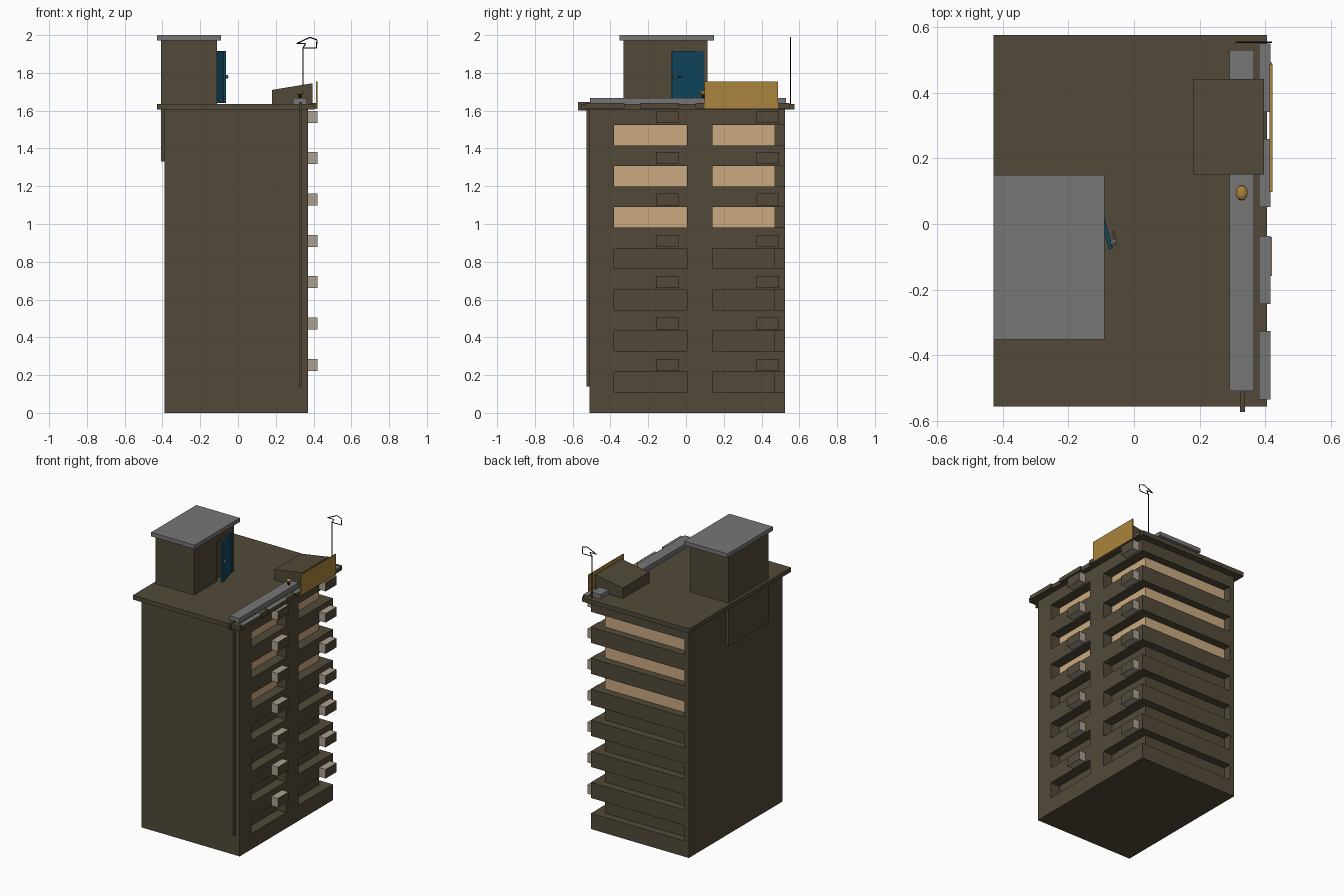
import bpy, bmesh
from mathutils import Vector

if "Cube" in bpy.data.objects:
    bpy.data.objects.remove(bpy.data.objects["Cube"])


def material(name, r, g, b):
    lin = [((c / 255 + 0.055) / 1.055) ** 2.4 for c in (r, g, b)]
    m = bpy.data.materials.new(name)
    m.diffuse_color = (*lin, 1)
    m.use_nodes = True
    m.node_tree.nodes["Principled BSDF"].inputs["Base Color"].default_value = m.diffuse_color
    return m


BROWN = material("brown concrete", 82, 74, 57)
GREY = material("roof grey", 118, 118, 118)
TAN = material("lit window tan", 203, 170, 130)
BEIGE = material("unit beige", 172, 161, 146)
BLUE = material("door blue", 16, 72, 95)
GOLD = material("sign gold", 170, 131, 60)
BLACK = material("antenna black", 22, 20, 18)


def finish(name, bm, *mats):
    bmesh.ops.recalc_face_normals(bm, faces=bm.faces)
    me = bpy.data.meshes.new(name)
    bm.to_mesh(me)
    bm.free()
    for m in mats:
        me.materials.append(m)
    ob = bpy.data.objects.new(name, me)
    bpy.context.collection.objects.link(ob)
    return ob


def prism(bm, pts, z0, z1):
    """Extrude a plan outline between two heights."""
    f = bm.faces.new([bm.verts.new((x, y, z0)) for x, y in pts])
    ext = bmesh.ops.extrude_face_region(bm, geom=[f])["geom"]
    for v in ext:
        if isinstance(v, bmesh.types.BMVert):
            v.co.z = z1


def box(name, x, y, z, *mats):
    bm = bmesh.new()
    prism(bm, [(x[0], y[0]), (x[1], y[0]), (x[1], y[1]), (x[0], y[1])], *z)
    return finish(name, bm, *mats)


def paint(ob, direction, index):
    for p in ob.data.polygons:
        if p.normal.dot(Vector(direction)) > 0.9:
            p.material_index = index


def rod(bm, a, b, r, sides=6):
    a, b = Vector(a), Vector(b)
    d = b - a
    vs = bmesh.ops.create_cone(bm, cap_ends=True, segments=sides, radius1=r,
                               radius2=r, depth=d.length)["verts"]
    q = d.to_track_quat('Z', 'Y')
    for v in vs:
        v.co = q @ v.co + (a + b) / 2


def cut(ob, cutter):
    cutter.hide_render = True
    mod = ob.modifiers.new("cut", 'BOOLEAN')
    mod.operation, mod.solver, mod.object = 'DIFFERENCE', 'EXACT', cutter
    bpy.context.view_layer.objects.active = ob
    bpy.ops.object.modifier_apply(modifier=mod.name)
    bpy.data.objects.remove(cutter)


# tower body with recessed balconies, one of them wrapping the back corner
tower = box("tower", (-0.39, 0.37), (-0.51, 0.525), (0, 1.607), BROWN, TAN)
bm = bmesh.new()
for k in range(7):
    z0 = 0.11 + 0.2177 * k
    z1 = z0 + 0.108
    prism(bm, [(0.30, -0.38), (0.5, -0.38), (0.5, 0.005), (0.30, 0.005)], z0, z1)
    prism(bm, [(0.30, 0.14), (0.5, 0.14), (0.5, 0.7), (-0.355, 0.7),
               (-0.355, 0.47), (0.30, 0.47)], z0, z1)
cut(tower, finish("balcony_cutter", bm, BROWN))
# lit glass on the recessed walls of the top three floors
for p in tower.data.polygons:
    c, n = p.center, p.normal
    lit = (n.x > 0.9 and abs(c.x - 0.30) < 0.01) or (n.y > 0.9 and abs(c.y - 0.47) < 0.01)
    p.material_index = 1 if lit and c.z > 0.95 else 0

# wall units beside each balcony
for k in range(7):
    z = 0.2545 + 0.2188 * k
    for y in (-0.099, 0.432):
        unit = box("wall_unit", (0.365, 0.42), (y - 0.06, y + 0.06),
                   (z - 0.032, z + 0.032), BEIGE, BROWN)
        paint(unit, (1, 0, 0), 1)

# roof slab and the edge plates
box("roof_slab", (-0.428, 0.405), (-0.555, 0.575), (1.606, 1.636), BROWN)
for y in (-0.43, -0.14, 0.155, 0.445):
    plate = box("edge_plate", (0.38, 0.415), (y - 0.104, y + 0.104),
                (1.612, 1.641), BROWN, GREY)
    paint(plate, (0, 0, 1), 1)

# stair house running down the left wall, with doorway
house = box("stair_house", (-0.408, -0.11), (-0.33, 0.113), (1.33, 1.975), BROWN)
cut(house, box("doorway_cutter", (-0.13, 0), (-0.075, 0.095), (1.637, 1.915), BROWN))
box("stair_house_roof", (-0.428, -0.09), (-0.352, 0.149), (1.972, 2.0), GREY)

# door standing ajar, hinged on its rear edge
door = box("door", (-0.008, 0.004), (-0.175, 0), (1.64, 1.915), BLUE)
bm = bmesh.new()
rod(bm, (0.0, -0.158, 1.78), (0.02, -0.158, 1.78), 0.009)
rod(bm, (0.018, -0.158, 1.78), (0.018, -0.125, 1.78), 0.004)
handle = finish("door_handle", bm, GREY)
for ob in (door, handle):
    ob.location = (-0.115, 0.093, 0)
    ob.rotation_euler = (0, 0, 0.27)

# roof duct
box("roof_duct", (0.29, 0.366), (-0.508, 0.53), (1.634, 1.667), GREY)

# drain spout and downpipe on the front
box("drain_spout", (0.322, 0.338), (-0.573, -0.5), (1.6, 1.645), BROWN)
box("downpipe", (0.322, 0.338), (-0.526, -0.508), (0.14, 1.61), BROWN)

# sloping roof shed
shed = box("roof_shed", (0.18, 0.395), (0.15, 0.442), (1.634, 1.745), BROWN)
for v in shed.data.vertices:
    if v.co.z > 1.7 and v.co.x < 0.2:
        v.co.z = 1.71

# sign board
box("sign_board", (0.413, 0.421), (0.097, 0.487), (1.61, 1.755), GOLD)

# mushroom vent
bm = bmesh.new()
rod(bm, (0.328, 0.095, 1.665), (0.328, 0.095, 1.69), 0.009, 8)
finish("vent_stem", bm, BLACK)
bm = bmesh.new()
bmesh.ops.create_uvsphere(bm, u_segments=12, v_segments=6, radius=1)
for v in bm.verts:
    v.co = Vector((0.328 + v.co.x * 0.018, 0.095 + v.co.y * 0.024, 1.694 + v.co.z * 0.012))
finish("vent_cap", bm, GOLD)

# antenna mast with a bent wire loop
bm = bmesh.new()
y = 0.553
rod(bm, (0.344, y, 1.63), (0.344, y, 1.935), 0.003)
loop = [(0.31, 1.955), (0.381, 1.988), (0.418, 1.975), (0.415, 1.931),
        (0.344, 1.931), (0.358, 1.955)]
for i, (x, z) in enumerate(loop):
    x0, z0 = loop[i - 1]
    rod(bm, (x0, y, z0), (x, y, z), 0.003)
finish("antenna", bm, BLACK)
